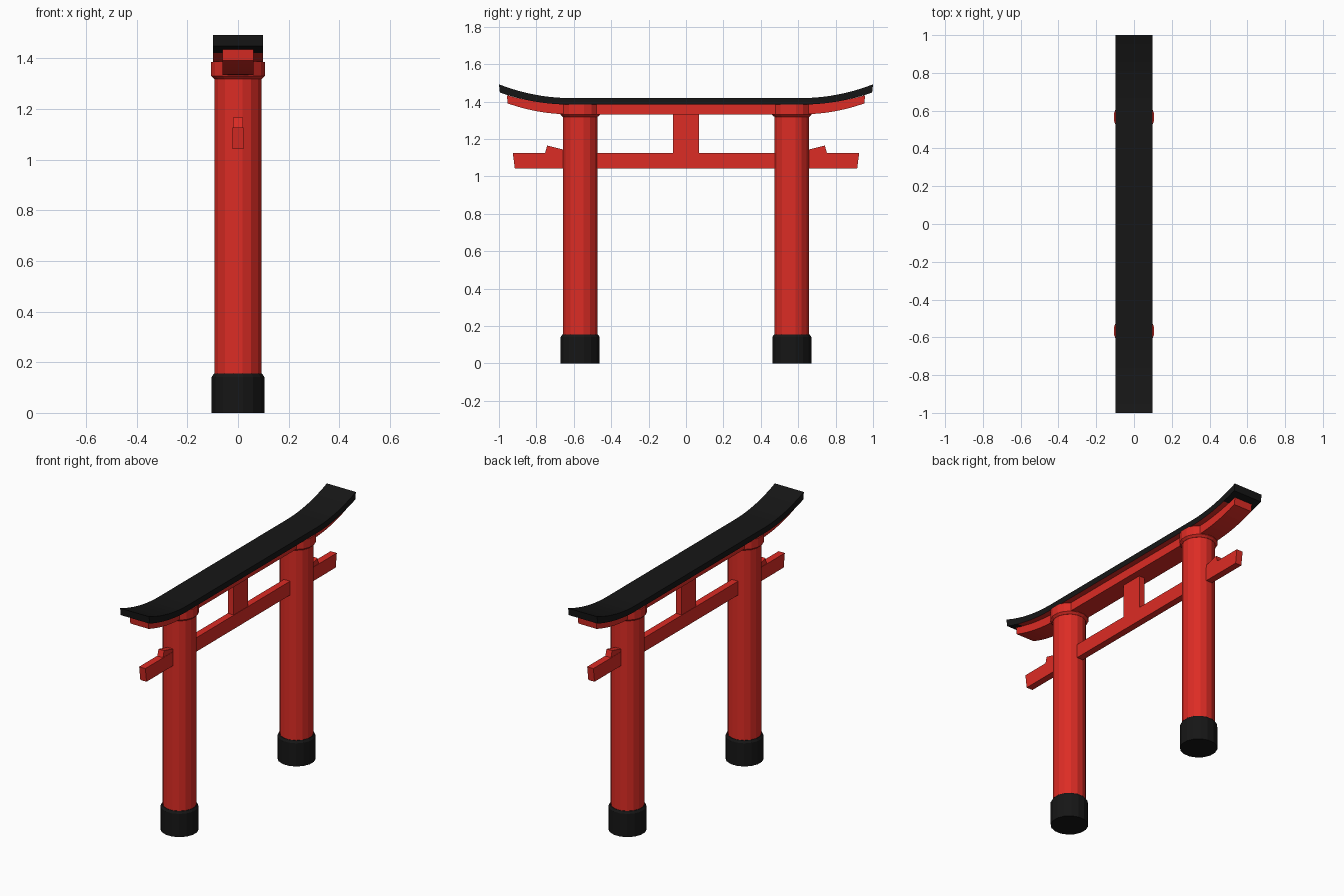
import bpy, bmesh, math

if "Cube" in bpy.data.objects:
    bpy.data.objects.remove(bpy.data.objects["Cube"])


def material(name, color):
    m = bpy.data.materials.new(name)
    m.diffuse_color = (*color, 1)
    m.use_nodes = True
    m.node_tree.nodes["Principled BSDF"].inputs["Base Color"].default_value = m.diffuse_color
    return m


RED = material("red_lacquer", (0.72, 0.025, 0.018))
BLACK = material("black_lacquer", (0.008, 0.008, 0.008))


def finish(name, bm, *mats):
    bmesh.ops.recalc_face_normals(bm, faces=bm.faces)
    me = bpy.data.meshes.new(name)
    bm.to_mesh(me)
    bm.free()
    for m in mats:
        me.materials.append(m)
    ob = bpy.data.objects.new(name, me)
    bpy.context.collection.objects.link(ob)
    return ob


def lathe(name, y, profile, mat, sides=16):
    """Stack of flat-sided rings from (radius, z) pairs, capped at both ends."""
    bm = bmesh.new()
    rings = []
    for r, z in profile:
        angles = [2 * math.pi * (i + 0.5) / sides for i in range(sides)]
        rings.append([bm.verts.new((r * math.cos(a), y + r * math.sin(a), z)) for a in angles])
    for a, b in zip(rings, rings[1:]):
        for i in range(sides):
            j = (i + 1) % sides
            bm.faces.new((a[i], a[j], b[j], b[i]))
    bm.faces.new(rings[0])
    bm.faces.new(rings[-1])
    return finish(name, bm, mat)


def beam(name, sections, half, *mats):
    """Beam along y from (y_bottom, z_bottom, y_top, z_top) sections."""
    bm = bmesh.new()
    rings = [[bm.verts.new(p) for p in ((-half, yb, zb), (half, yb, zb),
                                        (half, yt, zt), (-half, yt, zt))]
             for yb, zb, yt, zt in sections]
    for a, b in zip(rings, rings[1:]):
        for i in range(4):
            j = (i + 1) % 4
            bm.faces.new((a[i], a[j], b[j], b[i]))
    bm.faces.new(rings[0])
    bm.faces.new(rings[-1])
    return finish(name, bm, *mats)


def upswept(bottom, top, segments=8, start=0.62):
    """Mirrored sections, flat in the middle; bottom/top = (end_y, flat_z, rise)."""
    right = []
    for i in range(segments + 1):
        t = i / segments
        s = []
        for end, z, rise in (bottom, top):
            s += [start + (end - start) * t, z + rise * t ** 2]
        right.append(tuple(s))
    left = [(-a, b, -c, d) for a, b, c, d in reversed(right)]
    return left + right


# Two posts with black feet, top collars and tie-beam wedges
for side, s in (("left", -1), ("right", 1)):
    y = 0.566 * s
    lathe(side + "_post", y, [(0.094, 0.1), (0.094, 1.36)], RED)
    lathe(side + "_foot", y, [(0.106, 0), (0.106, 0.142), (0.097, 0.155)], BLACK)
    lathe(side + "_collar", y, [(0.095, 1.318), (0.108, 1.33), (0.108, 1.384)], RED)
    beam(side + "_wedge", [(s * 0.60, 1.12, s * 0.60, 1.129),
                           (s * 0.755, 1.12, s * 0.742, 1.165)], 0.019, RED)

# Tie beam with slanted ends, and the short centre strut above it
beam("tie_beam", [(-0.915, 1.041, -0.926, 1.126), (0.915, 1.041, 0.926, 1.126)], 0.021, RED)
beam("centre_strut", [(-0.069, 1.12, -0.069, 1.34), (0.069, 1.12, 0.069, 1.34)], 0.019, RED)

# Curved red lintel under the roof
beam("lintel", upswept((0.953, 1.332, 0.058), (0.958, 1.386, 0.048)), 0.062, RED)

# Black upswept roof beam, red on the inner part of its underside
roof = beam("roof_beam", upswept((0.995, 1.384, 0.064), (1.0, 1.419, 0.073)), 0.098, BLACK, RED)
for f in roof.data.polygons:
    if f.normal.z < -0.5 and abs(f.center.y) < 0.88:
        f.material_index = 1
